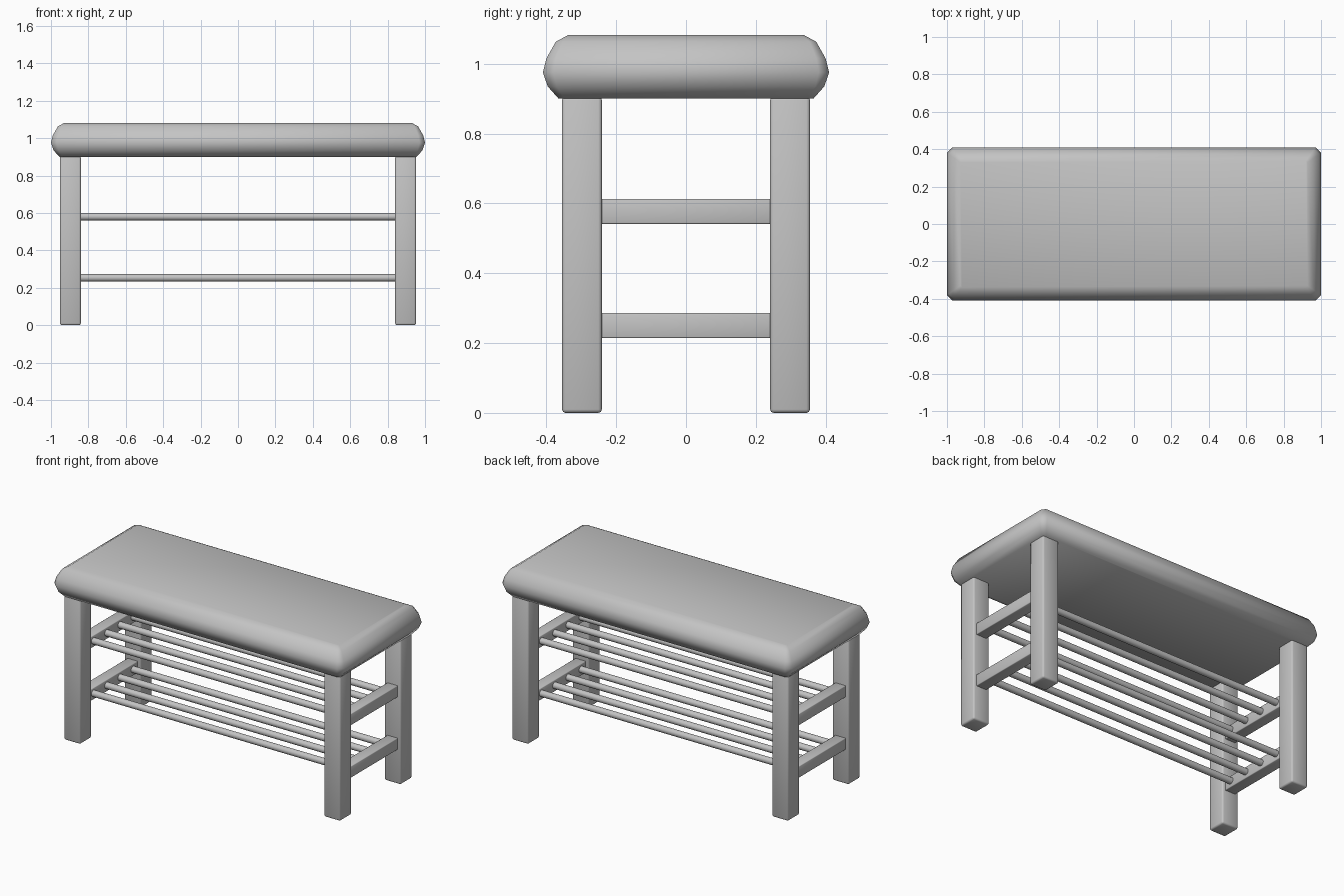
import bpy, bmesh, math
from mathutils import Matrix

cube = bpy.data.objects.get("Cube")
if cube:
    bpy.data.objects.remove(cube, do_unlink=True)

GREY = (0.55, 0.55, 0.55, 1)
grey = bpy.data.materials.new("plain grey")
grey.use_nodes = True
grey.diffuse_color = GREY
grey.node_tree.nodes["Principled BSDF"].inputs["Base Color"].default_value = GREY


def finish(name, bm, angle):
    bmesh.ops.recalc_face_normals(bm, faces=bm.faces)
    mesh = bpy.data.meshes.new(name)
    bm.to_mesh(mesh)
    bm.free()
    mesh.materials.append(grey)
    obj = bpy.data.objects.new(name, mesh)
    bpy.context.collection.objects.link(obj)
    bpy.ops.object.select_all(action="DESELECT")
    obj.select_set(True)
    bpy.context.view_layer.objects.active = obj
    bpy.ops.object.shade_smooth_by_angle(angle=math.radians(angle))
    return obj


def box(name, centre, size, bevel):
    bm = bmesh.new()
    bmesh.ops.create_cube(bm, size=1, matrix=Matrix.Translation(centre) @ Matrix.Diagonal((*size, 1)))
    bmesh.ops.bevel(bm, geom=bm.edges[:], offset=bevel, segments=2, profile=0.5, affect="EDGES")
    return finish(name, bm, 50)


def rod(name, y, z, half_length, radius):
    bm = bmesh.new()
    turn = Matrix.Translation((0, y, z)) @ Matrix.Rotation(math.pi / 2, 4, "Y")
    bmesh.ops.create_cone(bm, cap_ends=True, segments=16, radius1=radius, radius2=radius,
                          depth=2 * half_length, matrix=turn)
    return finish(name, bm, 40)


# Padded seat: chamfered rectangles stacked along a rounded edge profile
def seat():
    profile = [(0.045, 0.90), (0.014, 0.935), (0, 0.975), (0.01, 1.015), (0.037, 1.063), (0.072, 1.082)]
    bm = bmesh.new()
    rings = []
    for inset, z in profile:
        x, y = 1 - inset, 0.41 - inset
        cut = max(0.03 - inset * 0.3, 0.008)
        quarter = [(x, y - cut), (x - cut, y)]
        points = quarter + [(-a, b) for a, b in reversed(quarter)]
        points += [(-a, -b) for a, b in points]
        rings.append([bm.verts.new((a, b, z)) for a, b in points])
    for low, high in zip(rings, rings[1:]):
        for i in range(len(low)):
            j = (i + 1) % len(low)
            bm.faces.new((low[i], low[j], high[j], high[i]))
    bm.faces.new(rings[0])
    bm.faces.new(rings[-1])
    return finish("seat", bm, 48)


seat()

# Legs and the square rails joining them at each end
shelves = {"lower": 0.25, "upper": 0.577}
for side, sx in (("left", 1), ("right", -1)):
    for end, sy in (("front", -1), ("back", 1)):
        box(f"{end}_{side}_leg", (sx * 0.896, sy * 0.298, 0.453), (0.112, 0.114, 0.906), 0.01)
    for level, z in shelves.items():
        box(f"{level}_{side}_rail", (sx * 0.896, 0, z), (0.072, 0.49, 0.072), 0.004)

# Shelf rods
for level, z in shelves.items():
    for i in range(4):
        rod(f"{level}_rod_{i + 1}", (i - 1.5) * 0.13, z + 0.003, 0.89, 0.02)
